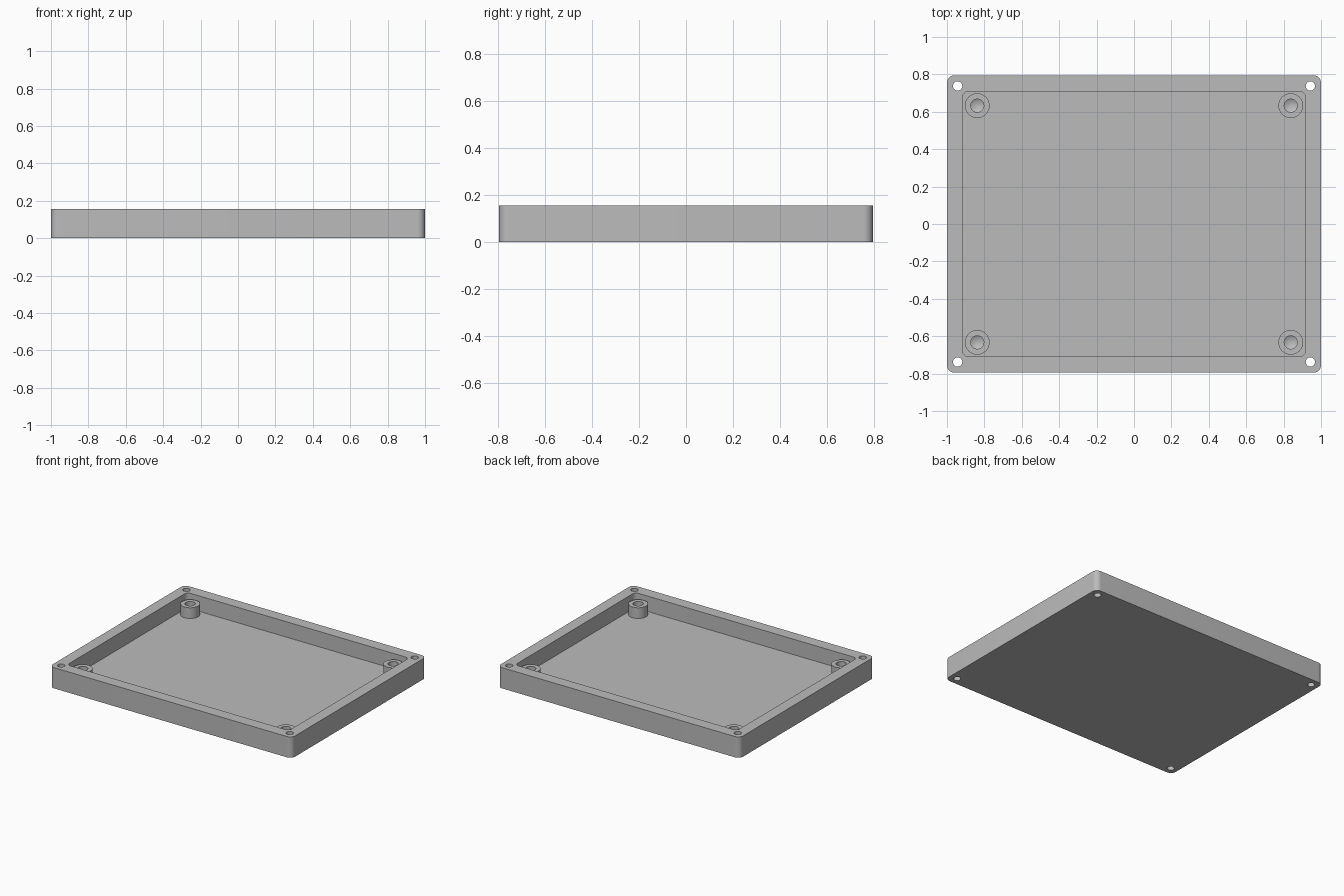
import bpy
import bmesh
from math import cos, sin, pi

HALF_X, HALF_Y, HEIGHT = 1.0, 0.795, 0.155
FLOOR, BOSS_TOP = 0.04, 0.12
CORNERS = [(sx, sy) for sx in (-1, 1) for sy in (-1, 1)]

cube = bpy.data.objects.get("Cube")
if cube:
    bpy.data.objects.remove(cube, do_unlink=True)

grey = bpy.data.materials.new("plain grey")
grey.use_nodes = True
grey.diffuse_color = (0.5, 0.5, 0.5, 1)
grey.node_tree.nodes["Principled BSDF"].inputs["Base Color"].default_value = grey.diffuse_color


def circle(x, y, r, n=40):
    return [(x + r * cos(2 * pi * i / n), y + r * sin(2 * pi * i / n)) for i in range(n)]


def rounded_rect(hx, hy, r, steps=10):
    points = []
    for k, (sx, sy) in enumerate([(1, 1), (-1, 1), (-1, -1), (1, -1)]):
        for i in range(steps + 1):
            a = (k + i / steps) * pi / 2
            points.append((sx * (hx - r) + r * cos(a), sy * (hy - r) + r * sin(a)))
    return points


def prism(bm, outline, z0, z1, tip=None):
    """Extrude an outline; an optional tip closes the bottom with a cone."""
    low = [bm.verts.new((x, y, z0)) for x, y in outline]
    high = [bm.verts.new((x, y, z1)) for x, y in outline]
    bm.faces.new(high)
    n = len(outline)
    point = bm.verts.new(tip) if tip else None
    if not tip:
        bm.faces.new(low[::-1])
    for i in range(n):
        j = (i + 1) % n
        bm.faces.new((low[i], low[j], high[j], high[i]))
        if tip:
            bm.faces.new((low[j], low[i], point))


def make_object(name, bm):
    mesh = bpy.data.meshes.new(name)
    bmesh.ops.recalc_face_normals(bm, faces=bm.faces[:])
    bm.to_mesh(mesh)
    bm.free()
    mesh.materials.append(grey)
    obj = bpy.data.objects.new(name, mesh)
    bpy.context.collection.objects.link(obj)
    return obj


def combine(target, tool, operation):
    """Apply a boolean and remove the helper."""
    mod = target.modifiers.new(tool.name, 'BOOLEAN')
    mod.object, mod.operation, mod.solver = tool, operation, 'EXACT'
    bpy.context.view_layer.objects.active = target
    bpy.ops.object.modifier_apply(modifier=mod.name)
    bpy.data.objects.remove(tool, do_unlink=True)


# Tray body with a rounded pocket
bm = bmesh.new()
prism(bm, rounded_rect(HALF_X, HALF_Y, 0.04), 0, HEIGHT)
tray = make_object("tray", bm)
bm = bmesh.new()
prism(bm, rounded_rect(0.916, 0.708, 0.03), FLOOR, HEIGHT + 0.1)
combine(tray, make_object("pocket", bm), 'DIFFERENCE')

# Standoff bosses, sunk slightly into the floor
bm = bmesh.new()
for sx, sy in CORNERS:
    prism(bm, circle(sx * 0.838, sy * 0.633, 0.066), FLOOR - 0.01, BOSS_TOP)
combine(tray, make_object("bosses", bm), 'UNION')

# Drilled blind holes with conical ends in the bosses
bm = bmesh.new()
for sx, sy in CORNERS:
    x, y = sx * 0.838, sy * 0.633
    prism(bm, circle(x, y, 0.035), FLOOR, HEIGHT + 0.1, tip=(x, y, 0.02))
combine(tray, make_object("boss_holes", bm), 'DIFFERENCE')

# Through holes in the rim corners
bm = bmesh.new()
for sx, sy in CORNERS:
    prism(bm, circle(sx * 0.943, sy * 0.738, 0.025), -0.1, HEIGHT + 0.1)
combine(tray, make_object("rim_holes", bm), 'DIFFERENCE')

# Smooth the round walls, keep the edges crisp
bpy.ops.object.select_all(action='DESELECT')
tray.select_set(True)
bpy.context.view_layer.objects.active = tray
bpy.ops.object.shade_smooth_by_angle(angle=pi / 6)
